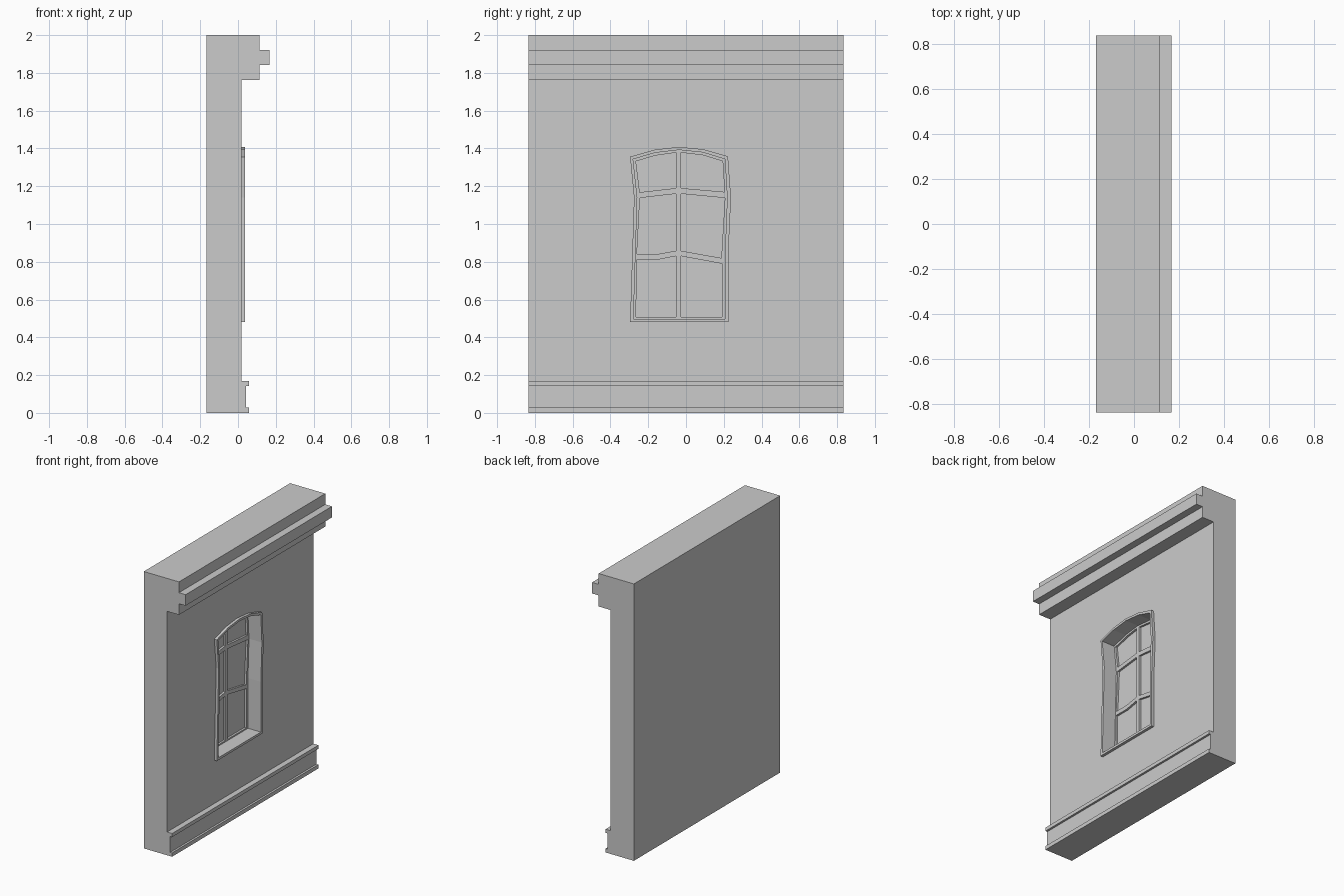
import bpy
import bmesh

if "Cube" in bpy.data.objects:
    bpy.data.objects.remove(bpy.data.objects["Cube"], do_unlink=True)

# Single plaster colour
plaster = bpy.data.materials.new("plaster_grey")
plaster.use_nodes = True
GREY = (0.6, 0.6, 0.6, 1)
plaster.diffuse_color = GREY
plaster.node_tree.nodes["Principled BSDF"].inputs["Base Color"].default_value = GREY


def finish(name, bm):
    bmesh.ops.recalc_face_normals(bm, faces=bm.faces)
    mesh = bpy.data.meshes.new(name)
    bm.to_mesh(mesh)
    bm.free()
    mesh.materials.append(plaster)
    obj = bpy.data.objects.new(name, mesh)
    bpy.context.collection.objects.link(obj)
    return obj


def prism(bm, points, offset):
    """Extrude a closed outline into a solid."""
    face = bm.faces.new([bm.verts.new(p) for p in points])
    new = bmesh.ops.extrude_face_region(bm, geom=[face])["geom"]
    bmesh.ops.translate(bm, vec=offset,
                        verts=[v for v in new if isinstance(v, bmesh.types.BMVert)])


def slab(name, outlines, x0, x1):
    """Solid made from (y, z) outlines, running from x0 to x1."""
    bm = bmesh.new()
    for outline in outlines:
        prism(bm, [(x0, y, z) for y, z in outline], (x1 - x0, 0, 0))
    return finish(name, bm)


def cut(obj, cutter):
    mod = obj.modifiers.new("opening", 'BOOLEAN')
    mod.operation = 'DIFFERENCE'
    mod.solver = 'EXACT'
    mod.object = cutter
    cutter.hide_render = True
    cutter.hide_set(True)


# Wall, skirting and cornice as one extruded profile
HALF = 0.835
profile = [(-.168, 0), (.058, 0), (.058, .028), (.043, .028), (.043, .142),
           (.058, .142), (.058, .168), (.018, .168), (.018, 1.762), (.113, 1.762),
           (.113, 1.842), (.166, 1.842), (.166, 1.922), (.113, 1.922),
           (.113, 2), (-.168, 2)]
bm = bmesh.new()
prism(bm, [(x, -HALF, z) for x, z in profile], (0, 2 * HALF, 0))
wall = finish("wall", bm)

# Crooked arched window outlines
outer = [(-.296, .48), (.225, .48), (.225, .86), (.238, 1.14), (.222, 1.358),
         (.09, 1.396), (-.037, 1.408), (-.164, 1.394), (-.296, 1.356), (-.275, 1.14)]
inner = [(-.278, .497), (.207, .497), (.207, .86), (.218, 1.14), (.206, 1.343),
         (.09, 1.379), (-.037, 1.392), (-.164, 1.377), (-.28, 1.343), (-.258, 1.14)]

# Six panes
panes = [
    [(-.264, .507), (-.053, .507), (-.053, .83), (-.155, .81), (-.262, .81)],
    [(-.026, .507), (.19, .507), (.19, .79), (-.026, .83)],
    [(-.26, .84), (-.155, .84), (-.053, .858), (-.053, 1.16), (-.244, 1.138)],
    [(-.026, .858), (.187, .82), (.206, 1.138), (-.026, 1.16)],
    [(-.245, 1.168), (-.053, 1.19), (-.053, 1.378), (-.164, 1.362), (-.265, 1.332)],
    [(-.026, 1.19), (.204, 1.17), (.194, 1.332), (.09, 1.364), (-.026, 1.378)],
]

GLASS, SASH, SURROUND = -.08, -.065, .038

# Recess in the wall
cut(wall, slab("recess_cutter", [inner], GLASS, .1))

# Raised surround
surround = slab("window_surround", [outer], .01, SURROUND)
cut(surround, slab("surround_cutter", [inner], -.05, .1))

# Sash with glazing bars
sash = slab("window_sash", [inner], GLASS - .004, SASH)
cut(sash, slab("pane_cutters", panes, GLASS - .05, .1))
